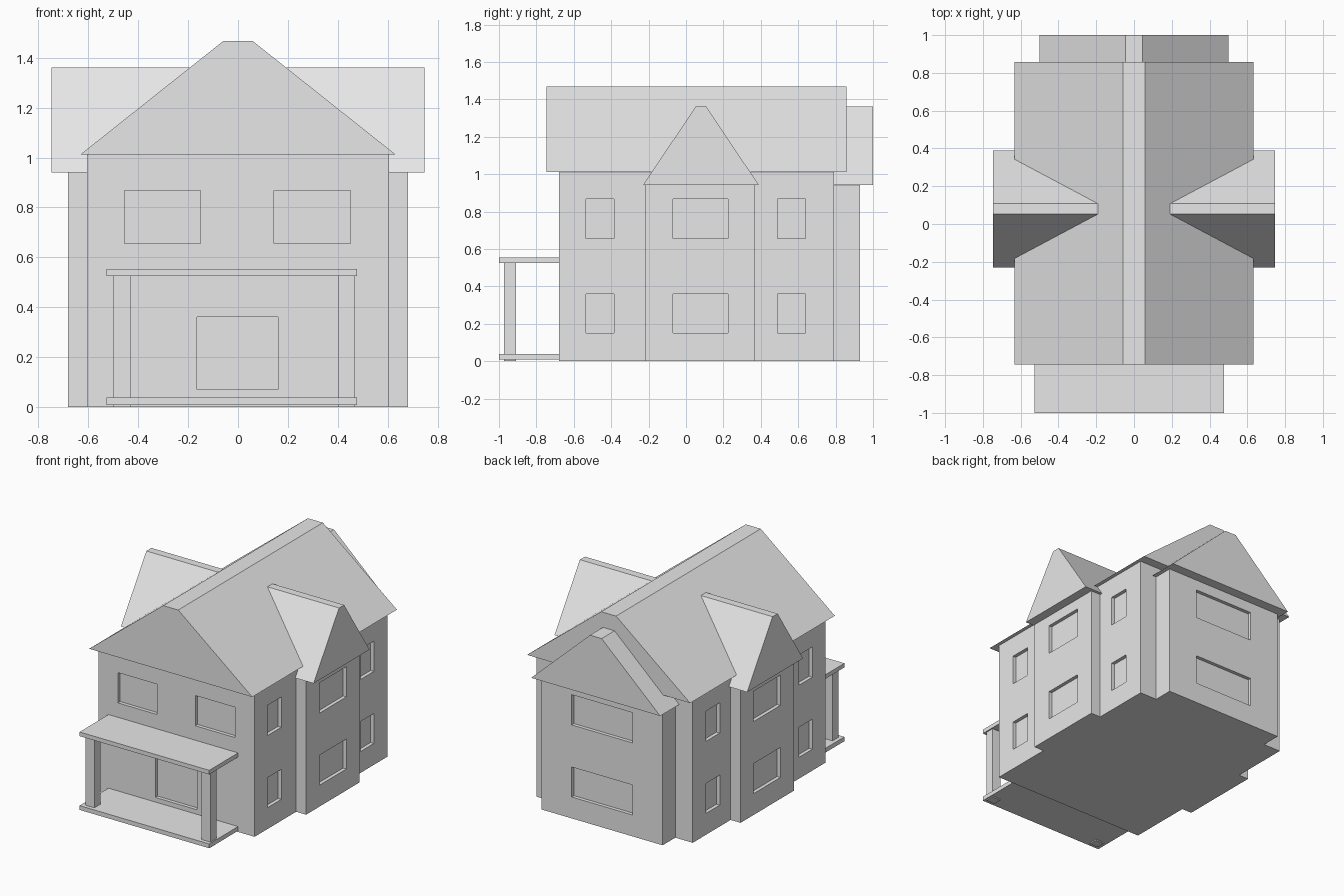
import bpy
import bmesh

if "Cube" in bpy.data.objects:
    bpy.data.objects.remove(bpy.data.objects["Cube"], do_unlink=True)

plaster = bpy.data.materials.new("light_grey")
plaster.use_nodes = True
plaster.diffuse_color = (0.8, 0.8, 0.8, 1)
plaster.node_tree.nodes["Principled BSDF"].inputs["Base Color"].default_value = (0.8, 0.8, 0.8, 1)


def finish(name, bm):
    bmesh.ops.recalc_face_normals(bm, faces=bm.faces)
    mesh = bpy.data.meshes.new(name)
    bm.to_mesh(mesh)
    bm.free()
    mesh.materials.append(plaster)
    obj = bpy.data.objects.new(name, mesh)
    bpy.context.collection.objects.link(obj)
    return obj


def add_box(bm, x, y, z):
    verts = bmesh.ops.create_cube(bm, size=1)["verts"]
    for v in verts:
        v.co = [r[0] if c < 0 else r[1] for c, r in zip(v.co, (x, y, z))]


def box(name, x, y, z):
    bm = bmesh.new()
    add_box(bm, x, y, z)
    return finish(name, bm)


def roof(name, eaves, ridge, heights, span, along_x=False):
    """Solid gable with a flat ridge, running along y or x."""
    low, high = heights
    profile = [(eaves[0], low), (eaves[1], low), (ridge[1], high), (ridge[0], high)]
    bm = bmesh.new()
    ends = []
    for s in span:
        ends.append([bm.verts.new((s, a, z) if along_x else (a, s, z)) for a, z in profile])
    bm.faces.new(ends[0])
    bm.faces.new(ends[1])
    for i in range(4):
        j = (i + 1) % 4
        bm.faces.new((ends[0][i], ends[0][j], ends[1][j], ends[1][i]))
    return finish(name, bm)


def mirrored(r, side):
    return r if side > 0 else (-r[1], -r[0])


# Walls
walls = [box("main_walls", (-0.605, 0.605), (-0.68, 0.79), (0, 1.012)),
         box("rear_walls", (-0.47, 0.47), (0.79, 0.93), (0, 0.941))]
for label, side in (("left", 1), ("right", -1)):
    walls.append(box(label + "_bay_walls", mirrored((0.605, 0.682), side), (-0.22, 0.37), (0, 0.941)))

# Recessed windows and doorway
depth, out = 0.025, 0.04
storeys = ((0.15, 0.36), (0.655, 0.867))
cuts = bmesh.new()
front = (-0.68 - out, -0.68 + depth)
add_box(cuts, (-0.165, 0.16), front, (0.07, 0.36))
for x in ((-0.455, -0.15), (0.145, 0.452)):
    add_box(cuts, x, front, storeys[1])
for z in storeys:
    add_box(cuts, (-0.235, 0.235), (0.93 - depth, 0.93 + out), z)
    for side in (1, -1):
        for wall, y in ((0.605, (-0.535, -0.385)), (0.605, (0.49, 0.64)), (0.682, (-0.07, 0.225))):
            add_box(cuts, mirrored((wall - depth, wall + out), side), y, z)
cutter = finish("window_cutter", cuts)
cutter.hide_render = True
for wall in walls:
    mod = wall.modifiers.new("windows", "BOOLEAN")
    mod.operation = "DIFFERENCE"
    mod.solver = "EXACT"
    mod.object = cutter
    bpy.context.view_layer.objects.active = wall
    bpy.ops.object.modifier_apply(modifier=mod.name)
bpy.data.objects.remove(cutter, do_unlink=True)

# Roofs
roof("main_roof", (-0.632, 0.632), (-0.058, 0.058), (1.012, 1.468), (-0.745, 0.857))
roof("cross_roof", (-0.23, 0.39), (0.052, 0.108), (0.941, 1.362), (-0.747, 0.747), True)
roof("rear_roof", (-0.5, 0.5), (-0.046, 0.044), (0.941, 1.362), (0.7, 1.0))

# Porch
porch_x, porch_y = (-0.528, 0.477), (-1.0, -0.68)
box("porch_floor", porch_x, porch_y, (0.008, 0.038))
box("porch_roof", porch_x, porch_y, (0.525, 0.554))
for label, x in (("left", (0.4, 0.468)), ("right", (-0.5, -0.432))):
    box(label + "_porch_post", x, (-0.973, -0.908), (0, 0.53))
